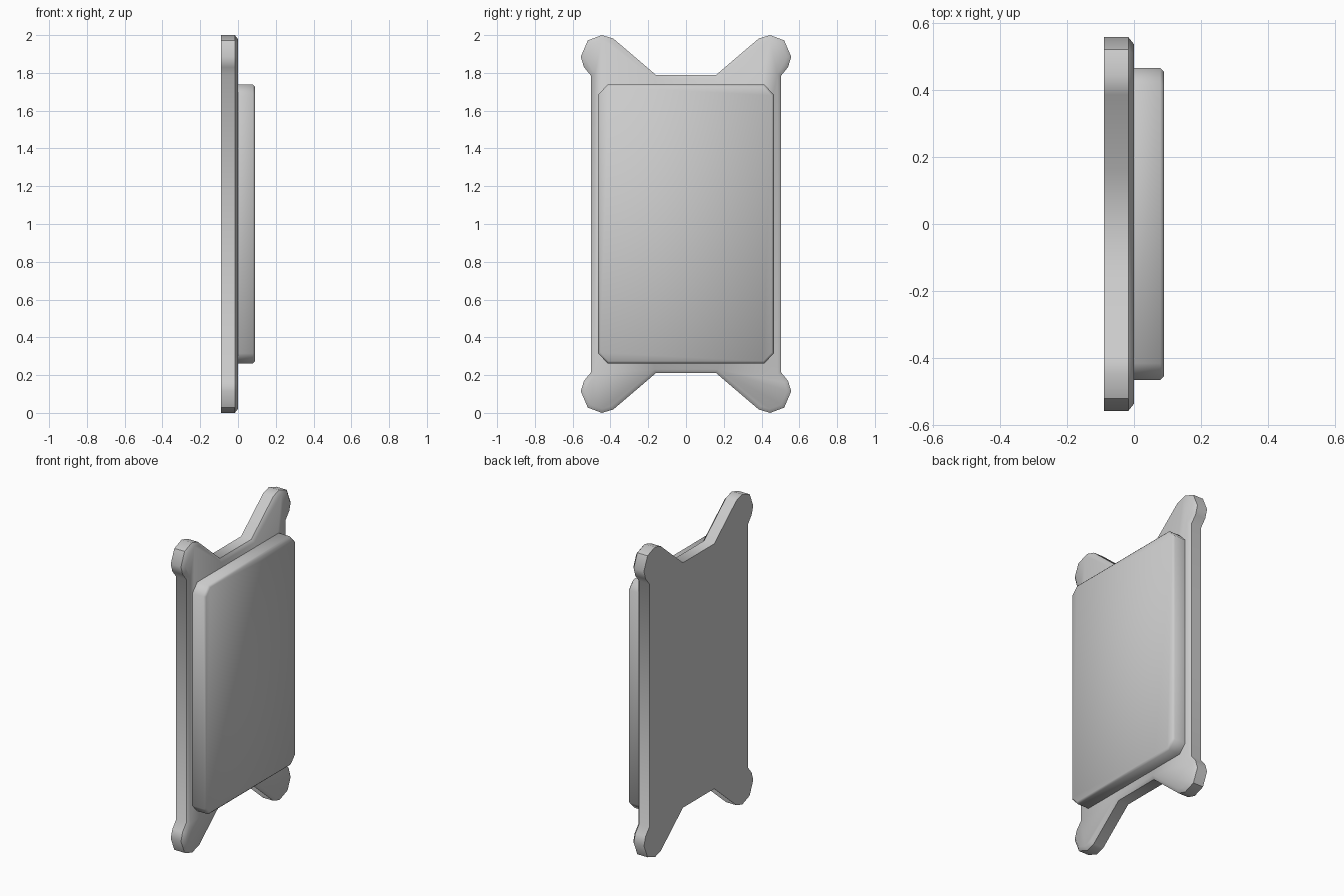
import bpy
import bmesh
import math
from mathutils import Vector

default = bpy.data.objects.get("Cube")
if default:
    bpy.data.objects.remove(default, do_unlink=True)

# Single grey finish
GREY = (0.6, 0.6, 0.6, 1.0)
grey = bpy.data.materials.new("light grey")
grey.use_nodes = True
grey.diffuse_color = GREY
grey.node_tree.nodes["Principled BSDF"].inputs["Base Color"].default_value = GREY


def mirrored_outline(quarter):
    """Closed (y, z) loop from one quarter, mirrored about both axes."""
    right = quarter + [(y, -z) for y, z in reversed(quarter)]
    return right + [(-y, z) for y, z in reversed(right)]


def chamfered_slab(name, quarter, x_back, x_front, inset, drop, smooth_angle):
    """Extrude an outline along x and chamfer the rim of its +x face."""
    bm = bmesh.new()
    verts = [bm.verts.new((x_back, y, z + 1)) for y, z in mirrored_outline(quarter)]
    back = bm.faces.new(verts)
    extruded = bmesh.ops.extrude_face_region(bm, geom=[back], use_keep_orig=True)["geom"]
    top = [v for v in extruded if isinstance(v, bmesh.types.BMVert)]
    cap = next(f for f in extruded if isinstance(f, bmesh.types.BMFace))
    bmesh.ops.translate(bm, verts=top, vec=Vector((x_front - drop - x_back, 0, 0)))
    bmesh.ops.recalc_face_normals(bm, faces=bm.faces[:])
    bmesh.ops.inset_region(bm, faces=[cap], thickness=inset, use_even_offset=True)
    for v in cap.verts:
        v.co.x = x_front
    bmesh.ops.recalc_face_normals(bm, faces=bm.faces[:])

    mesh = bpy.data.meshes.new(name)
    bm.to_mesh(mesh)
    bm.free()
    mesh.materials.append(grey)
    obj = bpy.data.objects.new(name, mesh)
    bpy.context.collection.objects.link(obj)
    bpy.ops.object.select_all(action="DESELECT")
    obj.select_set(True)
    bpy.context.view_layer.objects.active = obj
    bpy.ops.object.shade_smooth_by_angle(angle=math.radians(smooth_angle))
    return obj


# Backing plate with four rounded corner lugs
lug_quarter = [(0.16, 0.79), (0.385, 0.982), (0.445, 1.0), (0.52, 0.972),
               (0.557, 0.885), (0.54, 0.83), (0.503, 0.785)]
chamfered_slab("backing_plate", lug_quarter, -0.09, 0.0, 0.02, 0.017, 43)

# Raised panel with clipped corners
panel_quarter = [(0.415, 0.738), (0.465, 0.685)]
chamfered_slab("raised_panel", panel_quarter, 0.0, 0.09, 0.012, 0.012, 60)
